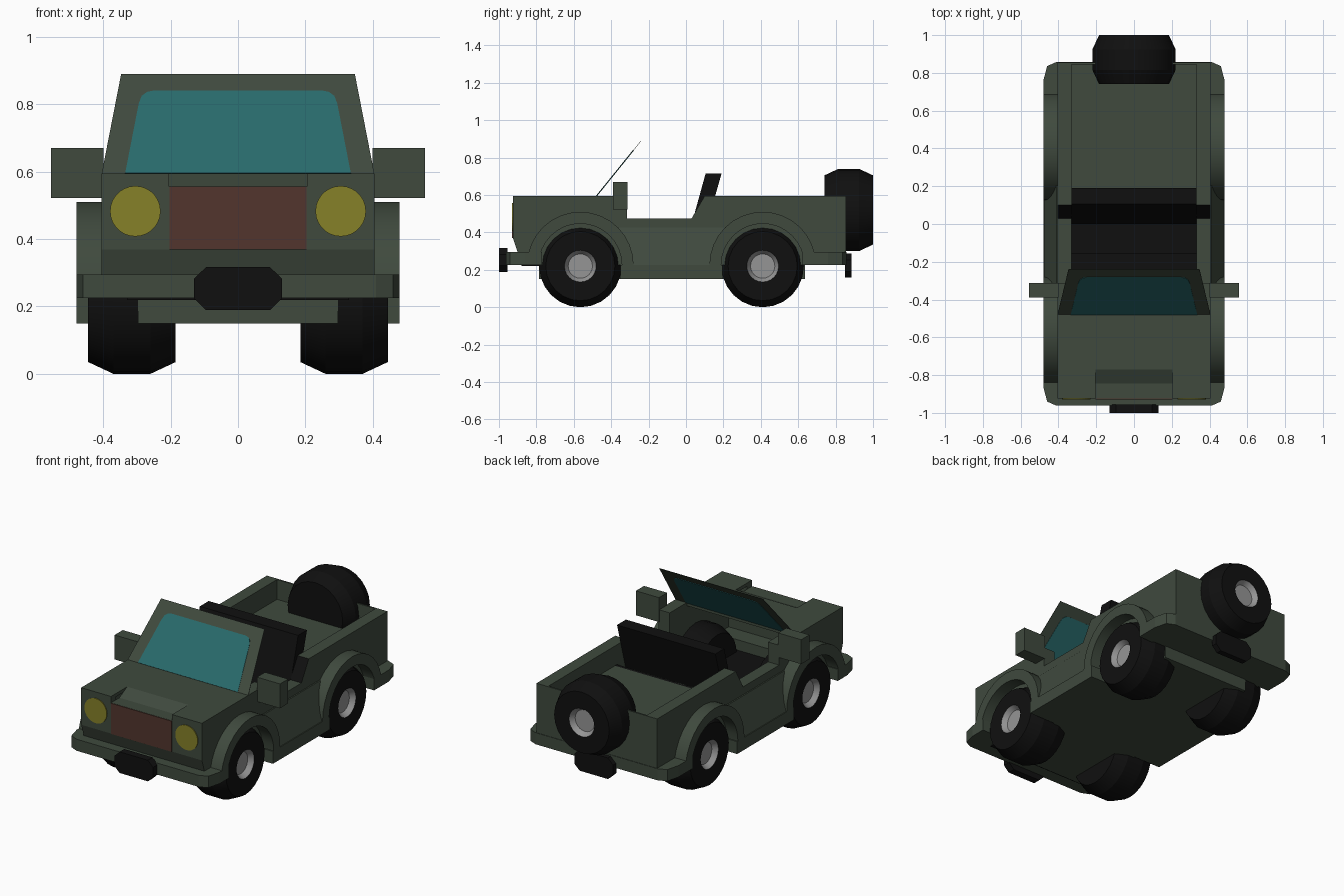
import bpy, bmesh, math
from mathutils import Matrix, Vector

if "Cube" in bpy.data.objects:
    bpy.data.objects.remove(bpy.data.objects["Cube"])


def material(name, rgb):
    m = bpy.data.materials.new(name)
    m.diffuse_color = (*rgb, 1)
    m.use_nodes = True
    m.node_tree.nodes["Principled BSDF"].inputs["Base Color"].default_value = m.diffuse_color
    return m


GREEN = material("army green", (0.050, 0.068, 0.048))
BLACK = material("rubber black", (0.005, 0.005, 0.005))
GLASS = material("teal glass", (0.022, 0.145, 0.150))
YELLOW = material("lamp yellow", (0.24, 0.22, 0.022))
BROWN = material("grille brown", (0.085, 0.036, 0.026))
GREY = material("hub grey", (0.30, 0.30, 0.30))


def finish(name, bm, *mats, smooth=False):
    bmesh.ops.recalc_face_normals(bm, faces=bm.faces)
    me = bpy.data.meshes.new(name)
    bm.to_mesh(me)
    bm.free()
    for m in mats:
        me.materials.append(m)
    ob = bpy.data.objects.new(name, me)
    bpy.context.collection.objects.link(ob)
    if smooth:
        bpy.ops.object.select_all(action='DESELECT')
        ob.select_set(True)
        bpy.context.view_layer.objects.active = ob
        bpy.ops.object.shade_smooth_by_angle(angle=math.radians(20))
    return ob


def prism(name, pts, axis, a, b, mat, smooth=False):
    """Extrude a 2D profile along an axis; profile uses the other two axes in order."""
    def place(p, d):
        c = list(p)
        c.insert("xyz".index(axis), d)
        return c
    bm = bmesh.new()
    lo = [bm.verts.new(place(p, a)) for p in pts]
    hi = [bm.verts.new(place(p, b)) for p in pts]
    n = len(pts)
    bm.faces.new(lo)
    bm.faces.new(hi)
    for i in range(n):
        bm.faces.new((lo[i], lo[(i + 1) % n], hi[(i + 1) % n], hi[i]))
    return finish(name, bm, mat, smooth=smooth)


def box(name, x, y, z, mat):
    return prism(name, [(y[0], z[0]), (y[1], z[0]), (y[1], z[1]), (y[0], z[1])],
                 'x', x[0], x[1], mat)


def circle(cx, cy, r, n, a0=0.0, a1=2 * math.pi, closed=True):
    k = n if closed else n - 1
    return [(cx + r * math.cos(a0 + (a1 - a0) * i / k),
             cy + r * math.sin(a0 + (a1 - a0) * i / k)) for i in range(n)]


def wheel(name, loc, rot):
    """Lathe a chamfered tyre with a dished hub; the hub faces local +z."""
    prof = [(0, .10), (.065, .10), (.085, .13), (.185, .13), (.22, .055),
            (.22, -.055), (.185, -.13), (0, -.13)]
    bm = bmesh.new()
    vs = [bm.verts.new((r, 0, h)) for r, h in prof]
    es = [bm.edges.new((vs[i], vs[i + 1])) for i in range(len(vs) - 1)]
    bmesh.ops.spin(bm, geom=vs + es, cent=(0, 0, 0), axis=(0, 0, 1),
                   angle=2 * math.pi, steps=24)
    bmesh.ops.remove_doubles(bm, verts=bm.verts, dist=0.0005)
    for f in bm.faces:
        c = f.calc_center_median()
        f.material_index = 1 if c.z > .09 and c.xy.length < .085 else 0
    bm.transform(Matrix.Translation(loc) @ rot)
    return finish(name, bm, BLACK, GREY, smooth=True)


WZ, AXLES = 0.225, {"front": -0.565, "rear": 0.41}

# Body sides, arches, sills, mirrors, lamps and wheels on both sides
wall = [(-.925, .595), (-.315, .595), (-.315, .475), (.03, .475), (.10, .595),
        (.855, .595), (.855, .225), (-.90, .225), (-.90, .295), (-.925, .37)]
for s, side in ((1, "right"), (-1, "left")):
    w = prism(side + "_body_side", wall, 'x', s * .33, s * .405, GREEN)
    w.data.materials.append(BLACK)
    for p in w.data.polygons:       # black sloped edge beside the seat
        if 0 < p.center.y < .12 and p.normal.y < -.5 and p.normal.z > .2:
            p.material_index = 1

    for end, y in AXLES.items():
        ring = (circle(y, WZ, .285, 17, 0, math.pi, False)
                + circle(y, WZ, .222, 17, math.pi, 0, False))
        prism(f"{side}_{end}_arch", ring, 'x', s * .34, s * .48, GREEN, smooth=True)
        wheel(f"{side}_{end}_wheel", (s * .315, y, WZ - .005),
              Matrix.Rotation(s * math.pi / 2, 4, 'Y'))

    box(side + "_sill", (s * .29, s * .48), (-.35, .195), (.15, .225), GREEN)

    # Flared lower door between the arches
    bm = bmesh.new()
    for x, y, z in ((.475, -.283, .225), (.475, .128, .225), (.41, -.36, .425),
                    (.41, .205, .425), (.40, -.283, .225), (.40, .128, .225),
                    (.40, -.36, .43), (.40, .205, .43)):
        bm.verts.new((s * x, y, z))
    bmesh.ops.convex_hull(bm, input=bm.verts)
    bmesh.ops.dissolve_limit(bm, angle_limit=.02, verts=bm.verts, edges=bm.edges)
    finish(side + "_lower_door", bm, GREEN)

    box(side + "_mirror", (s * .40, s * .555), (-.39, -.312), (.522, .67), GREEN)
    prism(side + "_headlight", circle(s * .305, .483, .075, 28), 'y', -.93, -.92, YELLOW)
    # Outer strip of the bonnet and nose
    prism(side + "_bonnet",
          [(-.90, .225), (-.90, .295), (-.925, .37), (-.925, .595), (-.48, .595),
           (-.48, .575), (-.88, .575), (-.88, .225)], 'x', s * .205, s * .33, GREEN)

# Centre of the bonnet with the sunken scoop
prism("bonnet_centre",
      [(-.90, .225), (-.90, .295), (-.925, .37), (-.925, .557), (-.845, .557),
       (-.77, .595), (-.48, .595), (-.48, .575), (-.76, .575), (-.845, .535),
       (-.88, .535), (-.88, .225)], 'x', -.205, .205, GREEN)
box("grille", (-.203, .203), (-.929, -.92), (.37, .556), BROWN)

# Underbody, cabin floor, load bed and tailgate
box("chassis", (-.297, .297), (-.785, .635), (.15, .225), GREEN)
box("cabin_floor", (-.33, .33), (-.88, .20), (.22, .232), BLACK)
box("bed_floor", (-.33, .33), (.19, .85), (.44, .475), GREEN)
box("bed_front", (-.33, .33), (.19, .21), (.225, .475), BLACK)
box("tailgate", (-.33, .33), (.845, .855), (.225, .595), GREEN)

# Bumpers with clipped corners
for name, end, d, back in (("front_bumper", -.962, 1, -.77), ("rear_bumper", .858, -1, .62)):
    half = [(.48, back), (.48, end + d * .10), (.46, end + d * .022), (.41, end)]
    prism(name, half + [(-x, y) for x, y in reversed(half)], 'z', .225, .295, GREEN)

# Black winch blocks on both bumpers
for name, y0, y1, z in (("front_winch", -1.0, -.955, .253), ("rear_winch", .85, .885, .223)):
    q = [(.13, .03), (.095, .064), (-.095, .064), (-.13, .03)]
    prism(name, [(x, z + h) for x, h in q] + [(-x, z - h) for x, h in q],
          'y', y0, y1, BLACK)

# Bench seat
prism("seat_back", [(-.01, .30), (.105, .715), (.19, .715), (.10, .40), (.10, .30)],
      'x', -.33, .33, BLACK)
box("seat_base", (-.33, .33), (-.16, .19), (.23, .34), BLACK)

# Spare wheel on the tail
wheel("spare_wheel", (0, .87, .52), Matrix.Rotation(-math.pi / 2, 4, 'X'))

# Windscreen: thin sloped sheet, glass plate lying on it
B, T = Vector((0, -.48, .593)), Vector((0, -.24, .89))
UP = (T - B).normalized()
L = (T - B).length
N = Vector((0, -UP.z, UP.y))


def sheet(name, pts, thick, mat):
    ob = prism(name, pts, 'z', -thick / 2, thick / 2, mat)
    ob.data.transform(Matrix((Vector((1, 0, 0)), UP, N)).transposed().to_4x4())
    ob.data.transform(Matrix.Translation(B))


sheet("windscreen_frame", [(-.405, 0), (.405, 0), (.347, L), (-.347, L)], .002, GREEN)
top = L * .83
glass = [(.335, .002), (.295, top - .05), (.286, top - .02), (.27, top - .005), (.25, top)]
sheet("windscreen_glass", glass + [(-x, v) for x, v in reversed(glass)], .006, GLASS)
